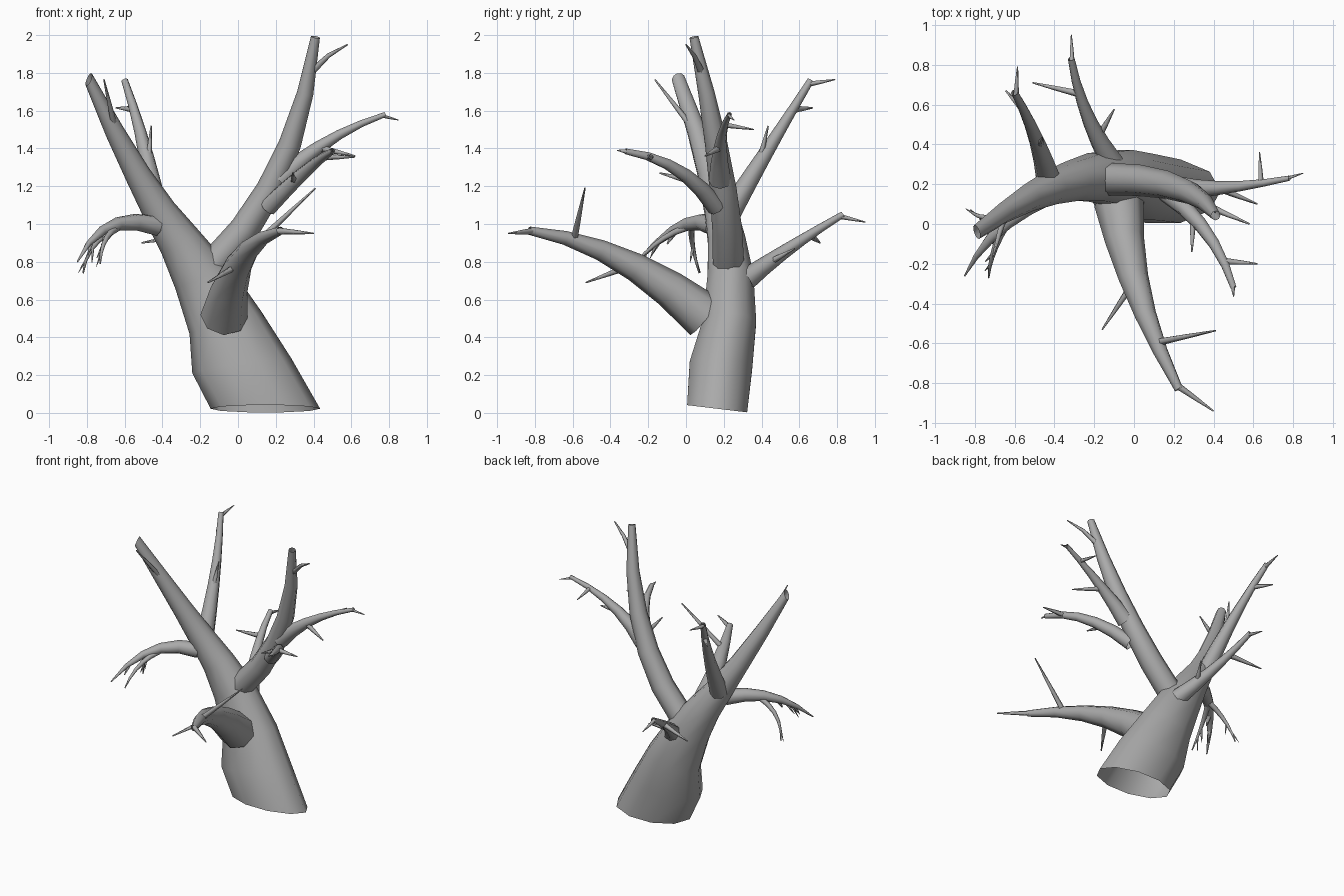
import bpy, bmesh, random
from math import sin, cos, tau
from mathutils import Vector

if "Cube" in bpy.data.objects:
    bpy.data.objects.remove(bpy.data.objects["Cube"])

random.seed(4)
bark = bpy.data.materials.new("bark_grey")
bark.diffuse_color = (.4, .4, .4, 1)
bark.use_nodes = True
bark.node_tree.nodes["Principled BSDF"].inputs["Base Color"].default_value = bark.diffuse_color


def tube(name, pts, sides=8, trunk_rings=0):
    """Open tapered tube through (x, y, z, radius) points; trunk rings are level and oval."""
    P = [Vector(p[:3]) for p in pts]
    bm = bmesh.new()
    rings, u = [], Vector((1, 0, 0))
    for i, p in enumerate(pts):
        n = (P[min(i + 1, len(P) - 1)] - P[max(i - 1, 0)]).normalized()
        if i < trunk_rings:
            n = Vector((-.15 * i, .12 - .04 * i, 1)).normalized()
        elif trunk_rings and i == len(P) - 1:
            n = Vector((-.85, -.3, .35)).normalized()  # slanted cut at the limb tip
        u = (u - n * u.dot(n)).normalized()
        v = n.cross(u)
        oval = min(1, .58 + .08 * i) if trunk_rings else 1
        angles = [tau * k / sides for k in range(sides)]
        rings.append([bm.verts.new(P[i] + p[3] * (u * cos(a) + v * oval * sin(a))) for a in angles])
    for a, b in zip(rings, rings[1:]):
        for k in range(sides):
            j = (k + 1) % sides
            bm.faces.new((a[k], a[j], b[j], b[k]))
    for f in bm.faces:
        f.smooth = True
    me = bpy.data.meshes.new(name)
    bm.to_mesh(me)
    bm.free()
    me.materials.append(bark)
    bpy.context.collection.objects.link(bpy.data.objects.new(name, me))


def bend(a, m, b):
    """Curve through start, middle and end, radius included."""
    return lambda t: [p * (1 - t) * (1 - 2 * t) + q * 4 * t * (1 - t) + r * t * (2 * t - 1)
                      for p, q, r in zip(a, m, b)]


def twig(name, at, t, tip, lift=0):
    """Pointed shoot from position t on a limb to a tip."""
    x, y, z, r = at(t)
    r = min(.8 * r, .02)
    mid = [(p + q) / 2 for p, q in zip((x, y, z), tip)]
    mid[2] += lift
    tube(name, [(x, y, z, r), (*mid, r * .65), (*tip, r * .2)], 5)


def limb(name, a, m, b, sides=8):
    at = bend(a, m, b)
    tube(name, [at(i / 5) for i in range(6)], sides)
    return at


# trunk running into the left limb, hollow at the base
left = bend((-.31, .215, .91, .115), (-.53, .13, 1.26, .069), (-.79, -.04, 1.765, .037))
tube("trunk", [(.145, .165, .022, .29), (.02, .185, .25, .265), (-.065, .23, .475, .2),
               (-.19, .235, .72, .155)] + [left(i / 4) for i in range(5)], 10, 4)
twig("left_limb_twig", left, .73, (-.71, -.165, 1.765))

# right limb and its two side branches
right = limb("right_limb", (-.125, .225, .79, .083), (.225, .18, 1.3, .066), (.41, .042, 1.99, .024))
twig("top_twig", right, .87, (.58, 0, 1.95), .02)
outer = limb("outer_branch", (.22, .18, 1.23, .06), (.48, .185, 1.44, .03), (.78, .23, 1.58, .013))
twig("outer_tip_twig", outer, .97, (.85, .255, 1.55))
twig("outer_back_twig", outer, .77, (.63, .36, 1.5))
twig("outer_front_twig", outer, .4, (.62, .1, 1.36))
inner = limb("inner_branch", (.16, .16, 1.09, .05), (.37, -.05, 1.29, .033), (.5, -.32, 1.385, .016))
twig("inner_tip_twig", inner, .97, (.5, -.365, 1.39))
twig("inner_side_twig", inner, .77, (.62, -.2, 1.355))
twig("inner_low_twig", inner, .3, (.29, -.14, 1.27))

# front limb
front = limb("front_limb", (-.075, .1, .51, .125), (.025, -.36, .82, .065), (.225, -.83, .965, .022))
twig("front_tip_twig", front, .98, (.4, -.94, .95))
twig("front_up_twig", front, .75, (.41, -.535, 1.19))
twig("front_side_twig", front, .42, (-.16, -.53, .69))

# two limbs at the back
back = limb("back_limb", (-.11, .31, .7, .06), (-.24, .56, .88, .033), (-.315, .83, 1.05, .017))
twig("back_tip_twig", back, .97, (-.315, .95, 1.01))
twig("back_left_twig", back, .68, (-.51, .71, .9))
twig("back_right_twig", back, .25, (-.1, .575, .87))
upper = limb("back_left_limb", (-.43, .23, 1.06, .062), (-.5, .45, 1.42, .036), (-.6, .66, 1.76, .018))
twig("upper_tip_twig", upper, .97, (-.585, .79, 1.765))
twig("upper_side_twig", upper, .77, (-.645, .67, 1.615))
twig("upper_inner_twig", upper, .35, (-.46, .435, 1.52))

# drooping limb on the left with two shoots, each carrying small spurs
droops = [
    limb("drooping_limb", (-.43, .15, .99, .055), (-.68, -.03, .985, .031), (-.85, -.26, .8, .004)),
    limb("drooping_shoot_back", (-.62, .03, .99, .02), (-.76, .035, .89, .013), (-.82, .07, .74, .004), 6),
    limb("drooping_shoot_front", (-.64, 0, .98, .02), (-.705, -.14, .91, .014), (-.73, -.27, .79, .004), 6),
]
for at in droops:
    for t in (.55, .75):
        x, y, z, r = at(t)
        tip = (x - random.uniform(0, .05), y + random.uniform(-.06, .05), z - .08)
        twig("drooping_spur", at, t, tip)
